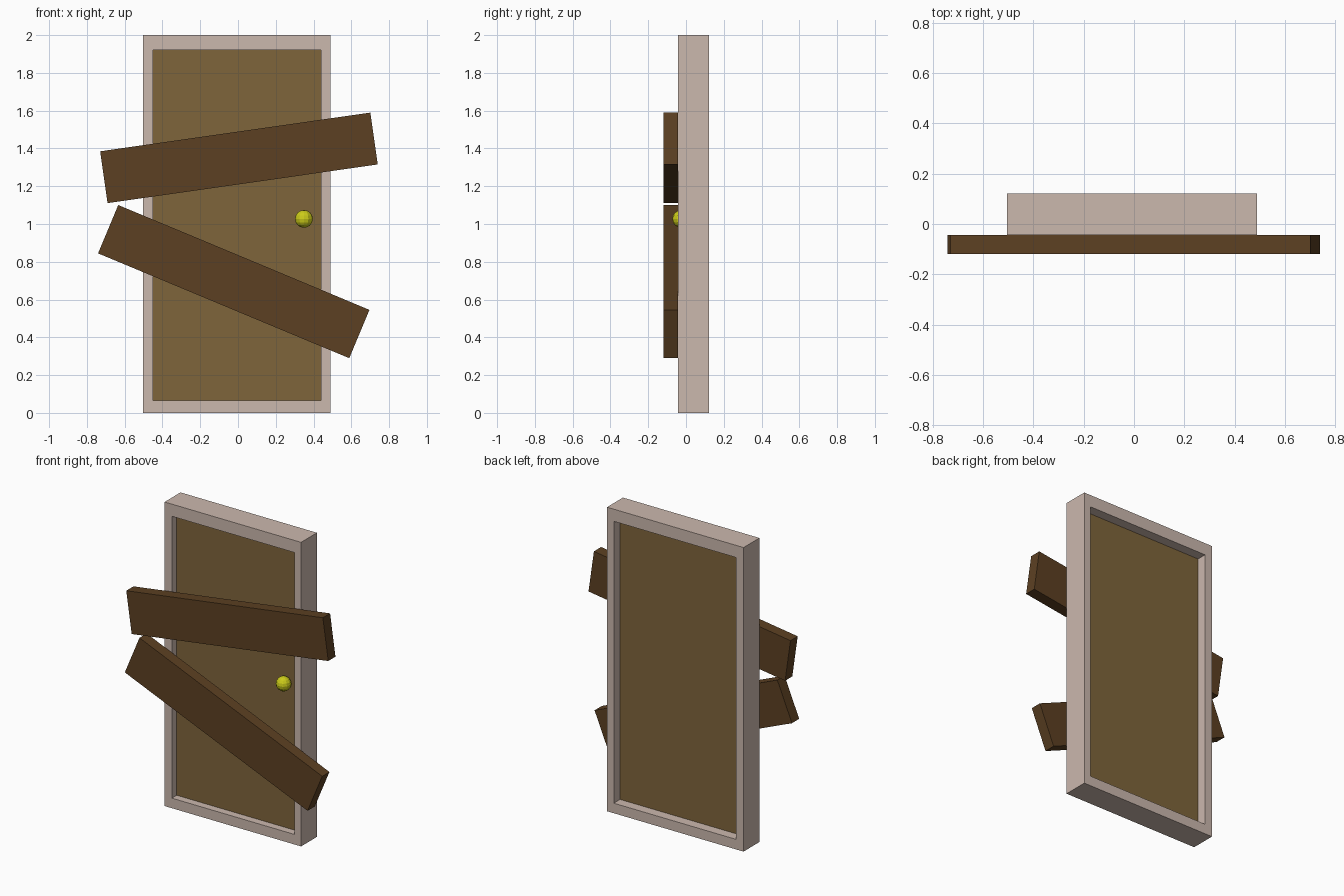
import bpy
import bmesh
import math
from mathutils import Matrix, Vector

default = bpy.data.objects.get("Cube")
if default:
    bpy.data.objects.remove(default, do_unlink=True)


def make_material(name, colour):
    mat = bpy.data.materials.new(name)
    mat.use_nodes = True
    mat.diffuse_color = (*colour, 1)
    mat.node_tree.nodes["Principled BSDF"].inputs["Base Color"].default_value = (*colour, 1)
    return mat


def finish(name, bm, mat):
    bmesh.ops.recalc_face_normals(bm, faces=bm.faces)
    mesh = bpy.data.meshes.new(name)
    bm.to_mesh(mesh)
    bm.free()
    mesh.materials.append(mat)
    obj = bpy.data.objects.new(name, mesh)
    bpy.context.collection.objects.link(obj)
    return obj


def box(name, centre, size, mat, tilt=0):
    bm = bmesh.new()
    bmesh.ops.create_cube(bm, size=1, matrix=Matrix.Diagonal((*size, 1)))
    obj = finish(name, bm, mat)
    obj.location = centre
    obj.rotation_euler.y = -math.radians(tilt)
    return obj


frame_paint = make_material("pale beige", (0.60, 0.48, 0.42))
door_wood = make_material("olive brown", (0.212, 0.130, 0.044))
board_wood = make_material("dark brown", (0.107, 0.051, 0.016))
knob_metal = make_material("bright yellow", (0.60, 0.60, 0.01))

# Door frame: a rectangular ring with front, back, inner and outer walls
FRONT, BACK = -0.043, 0.122


def rectangle(bm, x0, x1, z0, z1, y):
    return [bm.verts.new((x, y, z)) for x, z in ((x0, z0), (x1, z0), (x1, z1), (x0, z1))]


bm = bmesh.new()
loops = []
for y in (FRONT, BACK):
    outer = rectangle(bm, -0.504, 0.489, 0, 2, y)
    inner = rectangle(bm, -0.451, 0.440, 0.066, 1.92, y)
    loops += [outer, inner] if y == FRONT else [inner, outer]
for a, b in zip(loops, loops[1:] + loops[:1]):
    for i in range(4):
        j = (i + 1) % 4
        bm.faces.new((a[i], a[j], b[j], b[i]))
finish("door_frame", bm, frame_paint)

# Door panel, recessed on both sides
box("door_panel", (-0.0055, 0.032, 0.993), (0.891, 0.05, 1.854), door_wood)

# Boards nailed across the front
box("upper_board", (0.005, -0.081, 1.35), (1.445, 0.075, 0.277), board_wood, 8.15)
box("lower_board", (-0.0225, -0.081, 0.695), (1.441, 0.075, 0.277), board_wood, -22.65)

# Round faceted knob
bm = bmesh.new()
bmesh.ops.create_uvsphere(bm, u_segments=12, v_segments=8, radius=0.047,
                          matrix=Matrix.Translation(Vector((0.349, -0.025, 1.027))))
finish("door_knob", bm, knob_metal)
